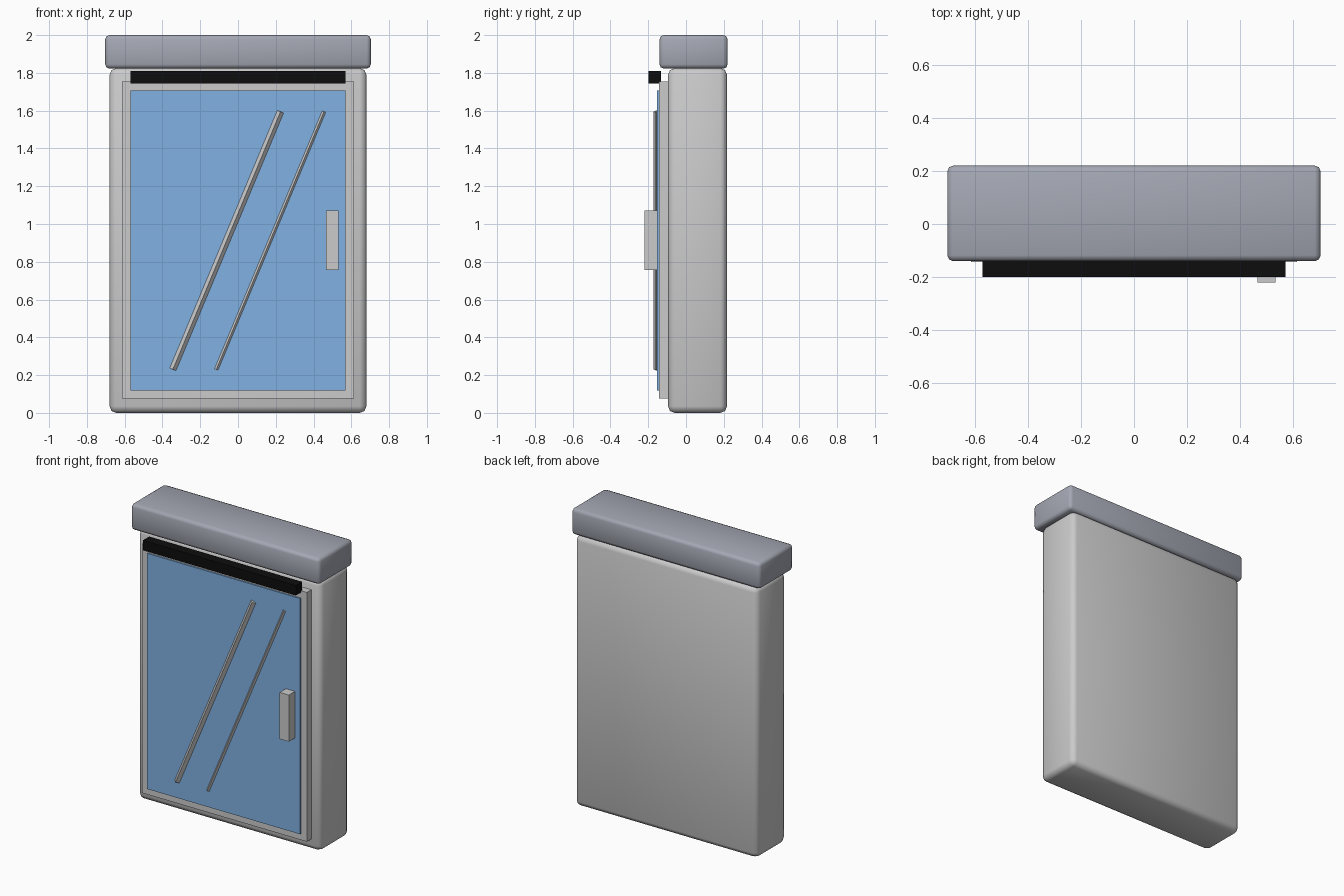
import bpy, math

if "Cube" in bpy.data.objects:
    bpy.data.objects.remove(bpy.data.objects["Cube"])


def material(name, rgb):
    m = bpy.data.materials.new(name)
    m.diffuse_color = (*rgb, 1)
    m.use_nodes = True
    m.node_tree.nodes["Principled BSDF"].inputs["Base Color"].default_value = m.diffuse_color
    return m


def box(name, x, y, z, mat=None, bevel=0):
    """Box from (min, max) ranges, optionally with rounded edges."""
    bpy.ops.mesh.primitive_cube_add(size=1, location=[sum(r) / 2 for r in (x, y, z)])
    ob = bpy.context.object
    ob.name = name
    ob.scale = [r[1] - r[0] for r in (x, y, z)]
    bpy.ops.object.transform_apply(location=False, rotation=False, scale=True)
    if mat:
        ob.data.materials.append(mat)
    if bevel:
        mod = ob.modifiers.new("edges", 'BEVEL')
        mod.width = bevel
        mod.segments = 2
        bpy.ops.object.modifier_apply(modifier=mod.name)
        bpy.ops.object.shade_smooth_by_angle(angle=math.radians(50))
    return ob


def streak(name, start, end, radius, y):
    """Slanted four-sided rod with a ridge facing forward."""
    dx, dz = end[0] - start[0], end[1] - start[1]
    bpy.ops.mesh.primitive_cylinder_add(
        vertices=4, radius=radius, depth=math.hypot(dx, dz),
        location=((start[0] + end[0]) / 2, y, (start[1] + end[1]) / 2),
        rotation=(0, math.atan2(dx, dz), 0))
    bpy.context.object.name = name


slate = material("slate", (0.37, 0.39, 0.45))
blue = material("blue_glass", (0.22, 0.44, 0.76))
black = material("black", (0.004, 0.004, 0.004))

# Cabinet and top cap
box("cabinet_body", (-0.68, 0.68), (-0.095, 0.217), (0, 1.825), bevel=0.035)
box("top_cap", (-0.703, 0.703), (-0.14, 0.22), (1.823, 2.0), slate, bevel=0.022)

# Door with glass pane, top strip and handle
box("door_frame", (-0.614, 0.614), (-0.143, -0.08), (0.075, 1.755))
box("glass_pane", (-0.57, 0.57), (-0.154, -0.13), (0.118, 1.706), blue)
box("top_strip", (-0.57, 0.57), (-0.199, -0.132), (1.744, 1.811), black)
box("door_handle", (0.465, 0.533), (-0.22, -0.153), (0.757, 1.071))

# Reflection streaks on the glass
streak("wide_streak", (-0.345, 0.23), (0.225, 1.595), 0.018, -0.155)
streak("narrow_streak", (-0.115, 0.23), (0.455, 1.595), 0.010, -0.155)
